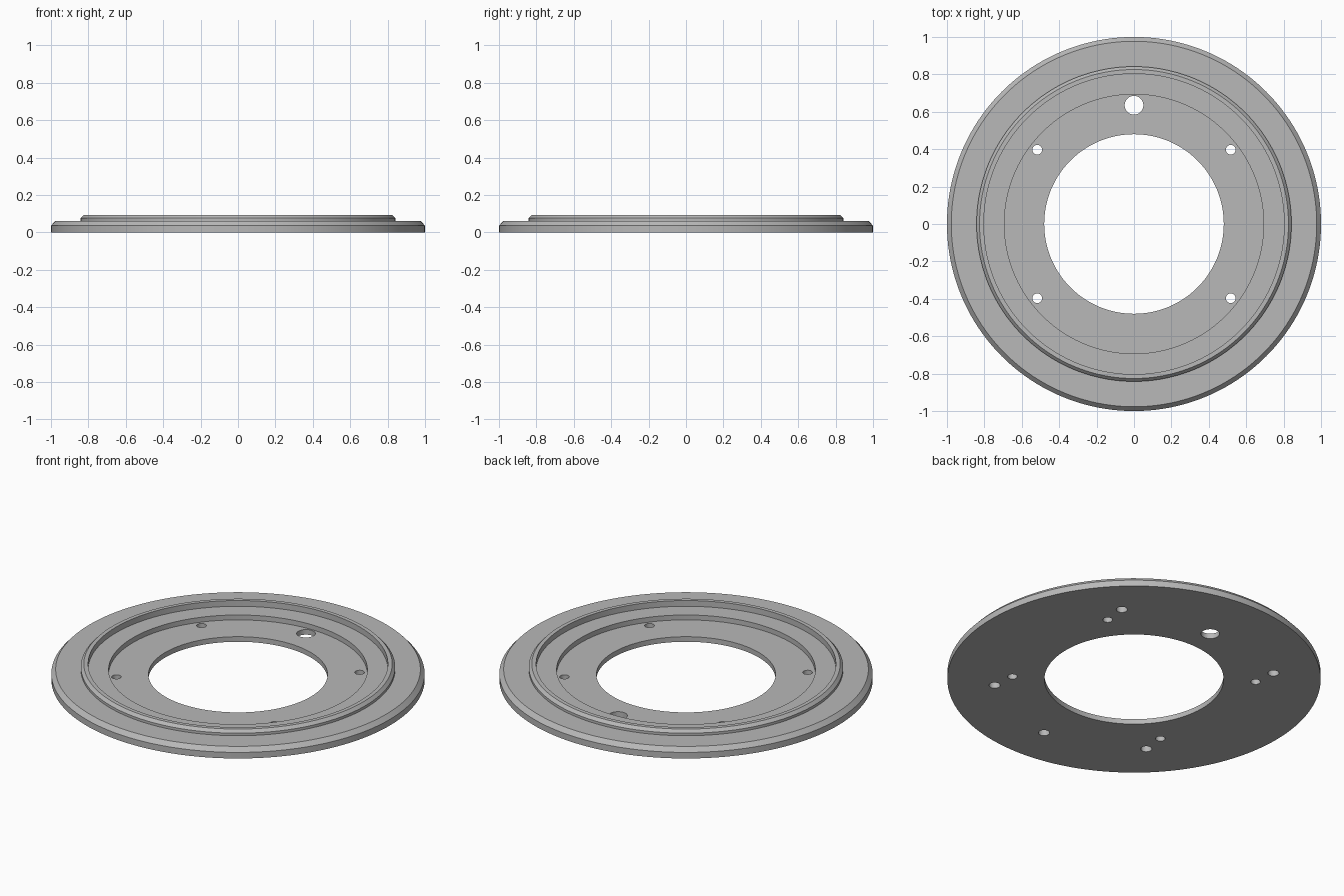
import bpy, bmesh, math

if "Cube" in bpy.data.objects:
    bpy.data.objects.remove(bpy.data.objects["Cube"], do_unlink=True)

grey = bpy.data.materials.new("plain_grey")
grey.use_nodes = True
COLOR = (0.48, 0.48, 0.48, 1)
grey.diffuse_color = COLOR
grey.node_tree.nodes["Principled BSDF"].inputs["Base Color"].default_value = COLOR

SEGMENTS = 160


def lathe(name, profile):
    """Revolve a closed (radius, height) profile around z."""
    bm = bmesh.new()
    rings = []
    for i in range(SEGMENTS):
        a = 2 * math.pi * i / SEGMENTS
        rings.append([bm.verts.new((r * math.cos(a), r * math.sin(a), z)) for r, z in profile])
    n = len(profile)
    for i in range(SEGMENTS):
        here, there = rings[i], rings[(i + 1) % SEGMENTS]
        for j in range(n):
            k = (j + 1) % n
            bm.faces.new((here[j], there[j], there[k], here[k]))
    bmesh.ops.recalc_face_normals(bm, faces=bm.faces)
    mesh = bpy.data.meshes.new(name)
    bm.to_mesh(mesh)
    bm.free()
    mesh.materials.append(grey)
    obj = bpy.data.objects.new(name, mesh)
    bpy.context.collection.objects.link(obj)
    return obj


def drill(target, x, y, radius, top):
    """Cut a round hole from below up to the given height."""
    bottom = -0.1
    bpy.ops.mesh.primitive_cylinder_add(vertices=40, radius=radius, depth=top - bottom,
                                        location=(x, y, (top + bottom) / 2))
    cutter = bpy.context.object
    cutter.name = "hole_cutter"
    cutter.hide_render = True
    cutter.data.materials.append(grey)
    mod = target.modifiers.new("hole", 'BOOLEAN')
    mod.operation = 'DIFFERENCE'
    mod.solver = 'EXACT'
    mod.object = cutter
    bpy.context.view_layer.objects.active = target
    bpy.ops.object.modifier_apply(modifier=mod.name)
    bpy.data.objects.remove(cutter, do_unlink=True)


# Stepped ring: chamfered flange, raised lip, ledge and recessed inner floor
ring = lathe("flange_ring", [
    (0.48, 0), (1.0, 0), (1.0, 0.036), (0.977, 0.061),
    (0.842, 0.061), (0.842, 0.076), (0.826, 0.093), (0.803, 0.093),
    (0.803, 0.059), (0.693, 0.059), (0.693, 0.03), (0.48, 0.03),
])

# Through holes and blind underside holes in the four corners
for sx in (-1, 1):
    for sy in (-1, 1):
        drill(ring, sx * 0.517, sy * 0.397, 0.026, 0.2)
        drill(ring, sx * 0.53, sy * 0.53, 0.03, 0.04)

# Large through hole at the back, blind hole at the front
drill(ring, 0, 0.635, 0.05, 0.2)
drill(ring, 0, -0.75, 0.03, 0.04)

bpy.ops.object.select_all(action='DESELECT')
ring.select_set(True)
bpy.context.view_layer.objects.active = ring
bpy.ops.object.shade_smooth_by_angle(angle=math.radians(25))
